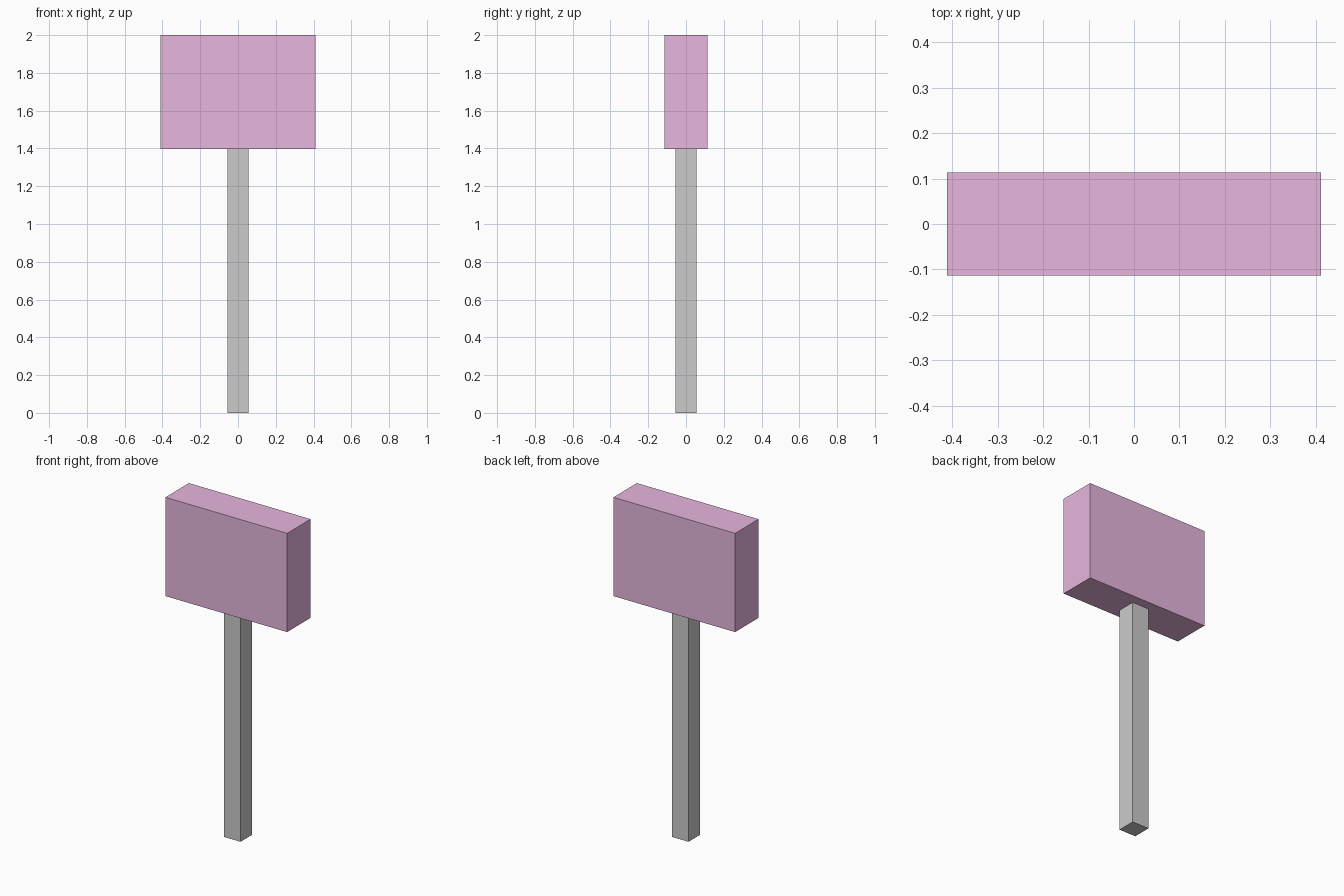
import bpy

if "Cube" in bpy.data.objects:
    bpy.data.objects.remove(bpy.data.objects["Cube"])


def box(name, size, z_bottom):
    """Flat-faced box centred on x = y = 0, resting at z_bottom."""
    bpy.ops.mesh.primitive_cube_add(size=1, location=(0, 0, z_bottom + size[2] / 2))
    obj = bpy.context.object
    obj.name = name
    obj.scale = size
    bpy.ops.object.transform_apply(location=False, rotation=False, scale=True)
    return obj


BLOCK_BOTTOM = 1.397

# Square handle
box("handle", (0.113, 0.113, BLOCK_BOTTOM), 0)

# Pink rectangular head
head = box("head", (0.822, 0.227, 2 - BLOCK_BOTTOM), BLOCK_BOTTOM)
pink = bpy.data.materials.new("pink")
pink.diffuse_color = (0.8, 0.47, 0.73, 1)
pink.use_nodes = True
pink.node_tree.nodes["Principled BSDF"].inputs["Base Color"].default_value = pink.diffuse_color
head.data.materials.append(pink)
